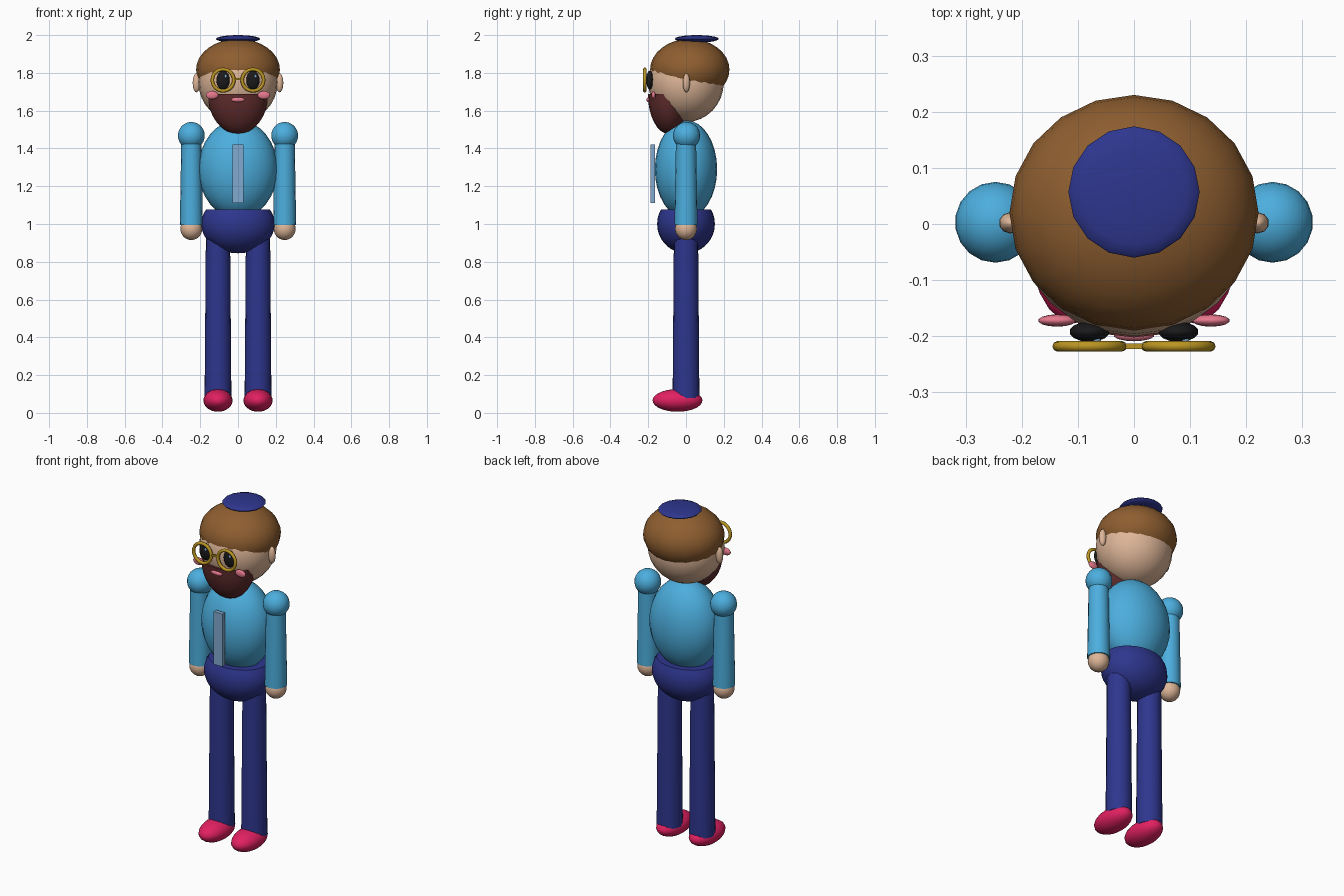
import bpy, bmesh, math
from mathutils import Matrix

if "Cube" in bpy.data.objects:
    bpy.data.objects.remove(bpy.data.objects["Cube"])


def material(name, r, g, b):
    m = bpy.data.materials.new(name)
    lin = [((c / 255 + 0.055) / 1.055) ** 2.4 if c > 10 else c / 255 / 12.92 for c in (r, g, b)]
    m.diffuse_color = (*lin, 1)
    m.use_nodes = True
    m.node_tree.nodes["Principled BSDF"].inputs["Base Color"].default_value = m.diffuse_color
    return m


SKIN = material("skin", 222, 182, 152)
BROWN = material("hair brown", 142, 94, 48)
MAROON = material("beard maroon", 96, 44, 44)
SKY = material("sweater blue", 76, 174, 222)
NAVY = material("navy", 46, 54, 142)
CRIMSON = material("shoe crimson", 226, 32, 98)
PINK = material("blush pink", 232, 122, 142)
GOLD = material("gold", 188, 150, 34)
BLACK = material("eye black", 26, 26, 28)
STEEL = material("pale steel blue", 130, 170, 208)


def finish(name, bm, mat, loc, angle=40):
    me = bpy.data.meshes.new(name)
    bm.to_mesh(me)
    bm.free()
    me.materials.append(mat)
    ob = bpy.data.objects.new(name, me)
    ob.location = loc
    bpy.context.collection.objects.link(ob)
    bpy.ops.object.select_all(action='DESELECT')
    ob.select_set(True)
    bpy.context.view_layer.objects.active = ob
    bpy.ops.object.shade_smooth_by_angle(angle=math.radians(angle))
    return ob


def ellipsoid(name, mat, loc, radii, seg=24, rings=16, cut=None):
    """Ellipsoid, optionally cut flat above the unit height 'cut'."""
    bm = bmesh.new()
    bmesh.ops.create_uvsphere(bm, u_segments=seg, v_segments=rings, radius=1)
    if cut is not None:
        bmesh.ops.bisect_plane(bm, geom=bm.verts[:] + bm.edges[:] + bm.faces[:], dist=1e-4,
                               plane_co=(0, 0, cut), plane_no=(0, 0, 1), clear_outer=True)
        bmesh.ops.holes_fill(bm, edges=[e for e in bm.edges if e.is_boundary], sides=0)
    bmesh.ops.scale(bm, vec=radii, verts=bm.verts)
    return finish(name, bm, mat, loc, 55)


def tube(name, mat, x, z0, z1, r0, r1, seg=16):
    """Upright tapered cylinder from z0 to z1."""
    bm = bmesh.new()
    bmesh.ops.create_cone(bm, cap_ends=True, segments=seg, radius1=r0, radius2=r1, depth=z1 - z0)
    return finish(name, bm, mat, (x, 0, (z0 + z1) / 2))


def box(name, mat, loc, size):
    bm = bmesh.new()
    bmesh.ops.create_cube(bm, size=1)
    bmesh.ops.scale(bm, vec=size, verts=bm.verts)
    return finish(name, bm, mat, loc)


def ring(name, mat, loc, major, minor, seg=24, sides=8):
    """Torus facing the front."""
    bm = bmesh.new()
    loops = []
    for i in range(seg):
        a = 2 * math.pi * i / seg
        loop = []
        for j in range(sides):
            b = 2 * math.pi * j / sides
            r = major + minor * math.cos(b)
            loop.append(bm.verts.new((r * math.cos(a), minor * math.sin(b), r * math.sin(a))))
        loops.append(loop)
    for i in range(seg):
        p, q = loops[i], loops[(i + 1) % seg]
        for j in range(sides):
            k = (j + 1) % sides
            bm.faces.new((p[j], p[k], q[k], q[j]))
    bmesh.ops.recalc_face_normals(bm, faces=bm.faces)
    return finish(name, bm, mat, loc, 60)


# Head, hair, cap and beard
ellipsoid("head", SKIN, (0, 0, 1.75), (0.21, 0.2, 0.21))
ellipsoid("hair", BROWN, (0, 0.02, 1.817), (0.222, 0.21, 0.163), 20, 16)
ellipsoid("cap", NAVY, (0, 0.057, 1.98), (0.117, 0.117, 0.02), 16, 10)
ellipsoid("beard", MAROON, (0, -0.09, 1.688), (0.16, 0.112, 0.212), 20, 16, cut=0)
ellipsoid("mouth", PINK, (0, -0.198, 1.658), (0.037, 0.011, 0.013), 14, 8)

# Body
ellipsoid("torso", SKY, (0, 0, 1.29), (0.21, 0.165, 0.26))
ellipsoid("hips", NAVY, (0, 0, 1.0), (0.195, 0.153, 0.155), 24, 18, cut=0.5)
box("zip_strip", STEEL, (0, -0.175, 1.265), (0.058, 0.024, 0.31))

# Glasses bridge
box("glasses_bridge", GOLD, (0, -0.218, 1.768), (0.045, 0.01, 0.01))

# Mirrored parts
for side, s in (("left", -1), ("right", 1)):
    ellipsoid(side + "_ear", SKIN, (s * 0.22, 0.002, 1.747), (0.021, 0.019, 0.05), 10, 10)
    ellipsoid(side + "_cheek", PINK, (s * 0.137, -0.172, 1.682), (0.034, 0.011, 0.022), 14, 8)
    ellipsoid(side + "_eye", BLACK, (s * 0.079, -0.192, 1.762), (0.036, 0.018, 0.05), 14, 10)
    ellipsoid(side + "_eye_glint", STEEL, (s * 0.079 + 0.013, -0.207, 1.782), (0.007, 0.005, 0.009), 8, 6)
    ring(side + "_glasses_rim", GOLD, (s * 0.079, -0.218, 1.762), 0.057, 0.0095)
    ellipsoid(side + "_shoulder", SKY, (s * 0.247, 0.003, 1.468), (0.072, 0.072, 0.072), 18, 14)
    tube(side + "_arm", SKY, s * 0.247, 0.995, 1.46, 0.061, 0.053)
    ellipsoid(side + "_hand", SKIN, (s * 0.247, 0, 0.975), (0.058, 0.058, 0.06), 16, 12)
    tube(side + "_leg", NAVY, s * 0.106, 0.08, 0.95, 0.071, 0.064)
    ellipsoid(side + "_shoe", CRIMSON, (s * 0.106, -0.045, 0.066), (0.077, 0.132, 0.06), 20, 14)
